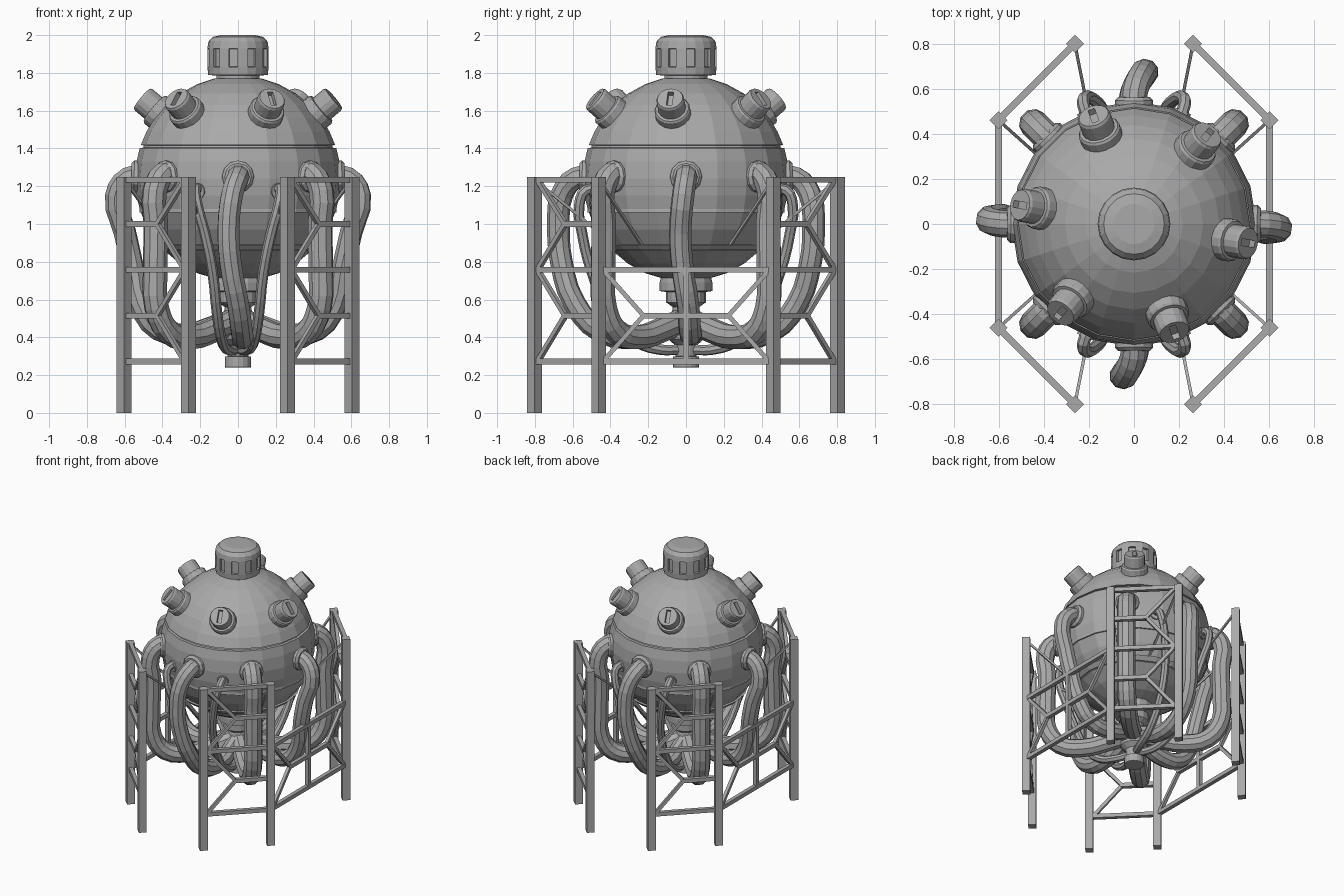
import bpy, bmesh, math
from mathutils import Vector, Matrix

if "Cube" in bpy.data.objects:
    bpy.data.objects.remove(bpy.data.objects["Cube"])

grey = bpy.data.materials.new("metal grey")
grey.diffuse_color = (0.4, 0.4, 0.4, 1)
grey.use_nodes = True
grey.node_tree.nodes["Principled BSDF"].inputs["Base Color"].default_value = grey.diffuse_color
CZ, R = 1.24, 0.545          # vessel centre height and radius


def finish(name, bm):
    bmesh.ops.recalc_face_normals(bm, faces=bm.faces)
    me = bpy.data.meshes.new(name)
    bm.to_mesh(me)
    bm.free()
    ob = bpy.data.objects.new(name, me)
    bpy.context.collection.objects.link(ob)
    me.materials.append(grey)
    return ob


def lathe(bm, profile, n, mat=Matrix(), phase=0.0):
    """Closed solid of revolution from (radius, height) points; returns side faces per band."""
    rings = []
    for r, z in profile:
        rings.append([bm.verts.new(mat @ Vector((r * math.cos(a), r * math.sin(a), z)))
                      for a in (phase + 2 * math.pi * i / n for i in range(n))])
    bands = [[bm.faces.new((a[i], a[(i + 1) % n], b[(i + 1) % n], b[i])) for i in range(n)]
             for a, b in zip(rings, rings[1:])]
    bm.faces.new(rings[0][::-1])
    top = bm.faces.new(rings[-1])
    return bands, top


def beam(bm, a, b, w, roll=0.0):
    """Square bar between two points."""
    a, b = Vector(a), Vector(b)
    d = b - a
    rot = d.to_track_quat('Z', 'Y').to_matrix().to_4x4()
    m = Matrix.Translation((a + b) / 2) @ rot @ Matrix.Rotation(roll, 4, 'Z')
    bmesh.ops.create_cube(bm, size=1, matrix=m @ Matrix.Diagonal((w, w, d.length, 1)))


def tube(name, pts, radius, bevel=2):
    """Bent pipe through the points."""
    cu = bpy.data.curves.new(name, 'CURVE')
    cu.dimensions = '3D'
    cu.bevel_depth, cu.bevel_resolution = radius, bevel
    cu.resolution_u, cu.use_fill_caps = 3, True
    sp = cu.splines.new('BEZIER')
    sp.bezier_points.add(len(pts) - 1)
    for p, co in zip(sp.bezier_points, pts):
        p.co = co
        p.handle_left_type = p.handle_right_type = 'AUTO'
    ob = bpy.data.objects.new(name, cu)
    bpy.context.collection.objects.link(ob)
    me = bpy.data.meshes.new_from_object(ob.evaluated_get(bpy.context.evaluated_depsgraph_get()))
    bpy.data.objects.remove(ob)
    me.materials.clear()
    me.materials.append(grey)
    me.polygons.foreach_set("use_smooth", [False] * len(me.polygons))
    bpy.context.collection.objects.link(bpy.data.objects.new(name, me))


def aim(azimuth, elevation):
    """Frame at the vessel centre with z pointing outward and x pointing upward."""
    return (Matrix.Translation((0, 0, CZ)) @ Matrix.Rotation(azimuth, 4, 'Z')
            @ Matrix.Rotation(math.pi / 2 - elevation, 4, 'Y') @ Matrix.Rotation(math.pi, 4, 'Z'))


# Spherical vessel with a seam groove and a lower belt
def rad(z):
    return math.sqrt(max(R * R - (z - CZ) ** 2, 0))


profile = [(0.1, CZ - 0.535)]
for z in (0.74, 0.79, 0.86):
    profile.append((rad(z), z))
profile += [(rad(.86) + .018, .862), (rad(.89) + .018, .89), (rad(.89), .892)]
profile += [(rad(z), z) for z in (0.97, 1.06)]
profile += [(rad(1.06) + .008, 1.062), (rad(1.07) + .003, 1.08)]
profile += [(rad(z), z) for z in (1.15, 1.24, 1.33, 1.402)]
profile += [(rad(1.403) - .018, 1.404), (rad(1.417) - .018, 1.416), (rad(1.418), 1.418)]
profile += [(rad(z), z) for z in (1.49, 1.56, 1.63, 1.69, 1.74, 1.77)]
bm = bmesh.new()
lathe(bm, profile, 20)
finish("vessel", bm)

# Top cap with recessed windows
bm = bmesh.new()
bands, top = lathe(bm, [(.115, 1.74), (.115, 1.785), (.158, 1.79), (.162, 1.83), (.162, 1.93),
                        (.157, 1.965), (.135, 1.99), (.09, 2.0)], 20)
cut = bands[3][::2]
bmesh.ops.recalc_face_normals(bm, faces=bm.faces)
bmesh.ops.inset_individual(bm, faces=cut, thickness=.003, depth=0)
bmesh.ops.inset_individual(bm, faces=cut, thickness=.001, depth=-.018)
finish("top_cap", bm)

# Six angled ports with a collar and a slotted end
for k in range(6):
    bm = bmesh.new()
    m = aim(math.radians(60 * k - 9.5), math.radians(39.5))
    lathe(bm, [(.095, .50), (.095, .572), (.088, .582), (.074, .584)], 16, m)
    bands, top = lathe(bm, [(.074, .56), (.074, .655), (.068, .667)], 16, m)
    bm.faces.remove(top)
    rim = [m @ Vector((.068 * math.cos(a), .068 * math.sin(a), .667))
           for a in (2 * math.pi * i / 16 for i in range(16))]
    # end face with a rectangular opening, and the pocket below it
    slot = [Vector((x, y, .667)) for x, y in ((.046, .015), (-.046, .015), (-.046, -.015), (.046, -.015))]
    rv = [bm.verts.new(p) for p in rim]
    sv = [bm.verts.new(m @ p) for p in slot]
    dv = [bm.verts.new(m @ (p - Vector((0, 0, .03)))) for p in slot]
    for i in range(4):
        j = (i + 1) % 4
        start = (1, 7, 9, 15)[i]
        stop = (7, 9, 15, 17)[i]
        arc = [rv[t % 16] for t in range(start, stop + 1)]
        bm.faces.new(arc + [sv[j], sv[i]])
        bm.faces.new((sv[i], sv[j], dv[j], dv[i]))
    bm.faces.new(dv)
    bmesh.ops.remove_doubles(bm, verts=bm.verts, dist=.0005)
    finish("port", bm)

# Bottom neck, manifold and outlet nozzle
bm = bmesh.new()
lathe(bm, [(.13, .73), (.14, .69), (.14, .645), (.105, .64), (.105, .585), (.07, .56), (.08, .50),
           (.10, .45), (.095, .39), (.06, .36), (.055, .30), (.07, .298), (.07, .242), (.06, .24)], 16)
finish("bottom_manifold", bm)

# Large pipes: (radial distance, sideways offset, height)
axis_y = [(.50, 0, 1.25), (.58, 0, 1.245), (.655, -.03, 1.16), (.675, -.05, .98), (.66, -.04, .80),
          (.59, 0, .58), (.45, .02, .43), (.25, .025, .40), (.12, .02, .45), (0, 0, .5)]
axis_x = [(.50, 0, 1.25), (.58, 0, 1.245), (.645, -.015, 1.15), (.60, -.03, .96), (.56, -.02, .78),
          (.52, .01, .58), (.42, .02, .44), (.25, .025, .42), (.12, .02, .46), (0, 0, .5)]
diagonal = [(.49, 0, 1.26), (.56, 0, 1.26), (.625, 0, 1.17), (.615, 0, 1.0), (.62, 0, .75),
            (.61, 0, .56), (.52, 0, .43), (.36, 0, .40), (.18, 0, .44), (0, 0, .5)]


def around(pts, az):
    c, s = math.cos(az), math.sin(az)
    return [(r * c - t * s, r * s + t * c, z) for r, t, z in pts]


for k in range(8):
    az = k * math.pi / 4
    path = diagonal if k % 2 else (axis_x if k % 4 == 0 else axis_y)
    tube("large_pipe", around(path, az), .066 if k % 2 else .06, 3)
    bm = bmesh.new()
    lathe(bm, [(.085, .48), (.085, .55), (.07, .565)], 12, aim(az, .02))
    finish("pipe_collar", bm)

# Thin feed pipes, one per quadrant
feed = [(.19, .44, 1.17), (.225, .53, 1.18), (.215, .565, 1.10), (.175, .55, .95), (.135, .50, .75),
        (.11, .40, .52), (.085, .27, .38), (.055, .14, .335), (.01, .03, .335)]
for sx in (-1, 1):
    for sy in (-1, 1):
        tube("feed_pipe", [(x * sx, y * sy, z) for x, y, z in feed], .028)
        bm = bmesh.new()
        lathe(bm, [(.042, .47), (.042, .55)], 10, aim(math.atan2(.44 * sy, .19 * sx), -.12))
        finish("feed_collar", bm)

# Four corner towers: two legs, rungs, zigzag bracing and stay rods
A, B = Vector((.263, .802, 0)), Vector((.603, .462, 0))
W = .03
for sx in (-1, 1):
    for sy in (-1, 1):
        def at(t, z):
            p = A.lerp(B, t)
            return Vector((p.x * sx, p.y * sy, z))

        legs, braces, rods = bmesh.new(), bmesh.new(), bmesh.new()
        for t in (0, 1):
            beam(legs, at(t, 0), at(t, 1.25), .056, math.pi / 4)
        for z in (1.235, .757, .272):
            beam(braces, at(0, z), at(1, z), W)
        for lo, mid, hi in ((.272, .515, .757), (.757, 1.0, 1.235)):
            beam(braces, at(.46, mid), at(1, mid), W)
            beam(braces, at(.05, lo), at(.48, mid), W * .8)
            beam(braces, at(.05, hi), at(.48, mid), W * .8)
        beam(rods, at(0, 1.235), (.18 * sx, .38 * sy, .89), .014)
        beam(rods, at(1, 1.235), (.35 * sx, .235 * sy, .89), .014)
        finish("tower_legs", legs)
        finish("tower_braces", braces)
        finish("stay_rods", rods)

# Side trusses joining the towers
for sx in (-1, 1):
    bm = bmesh.new()
    x = B.x * sx
    for z in (.757, .272):
        beam(bm, (x, -B.y, z), (x, B.y, z), W)
    beam(bm, (x, 0, .272), (x, 0, .757), W)
    beam(bm, (x, -.235, .515), (x, .235, .515), W)
    for sy in (-1, 1):
        for z in (.757, .272):
            beam(bm, (x, .44 * sy, z), (x, .225 * sy, .515), W * .8)
    finish("side_truss", bm)
